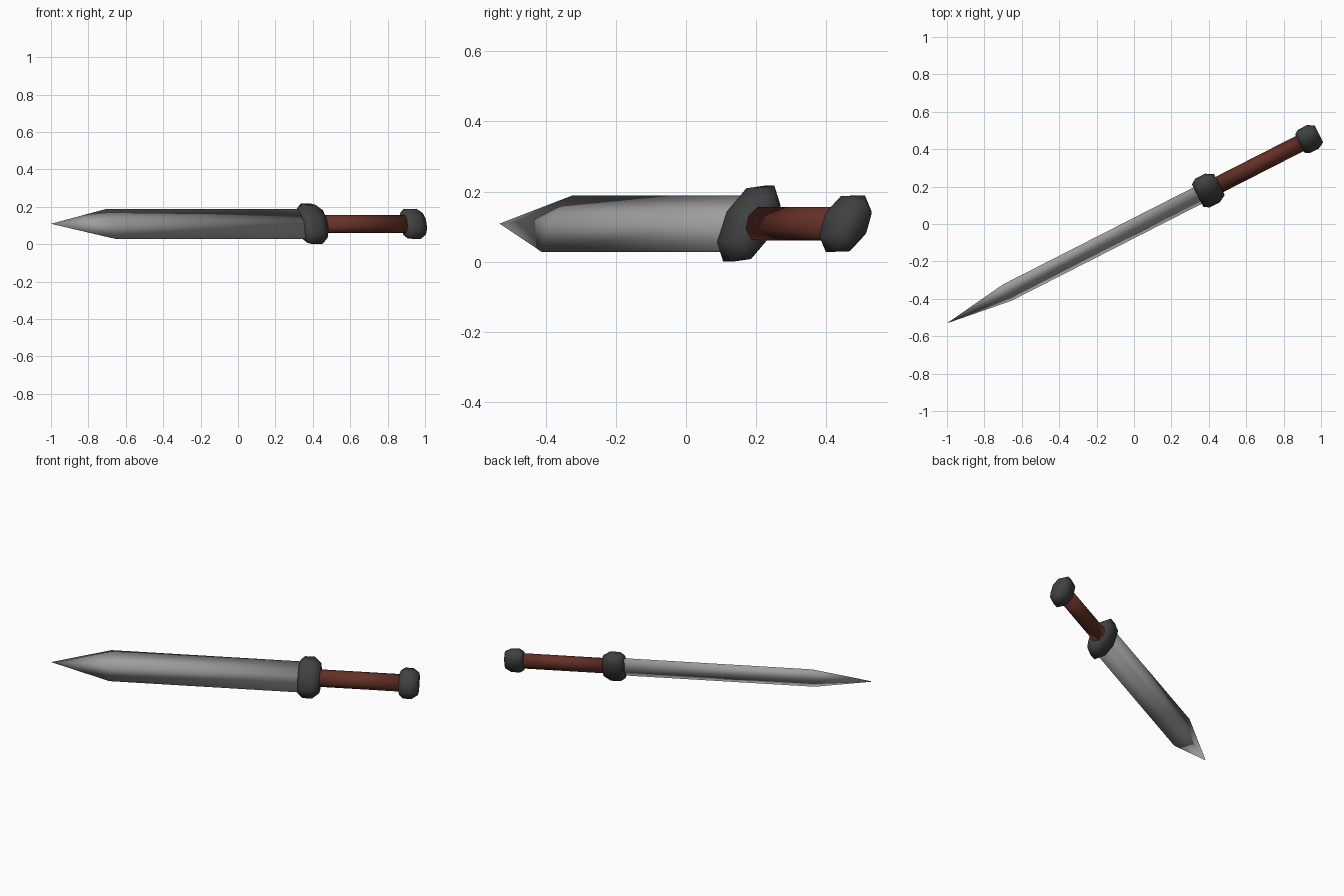
import bpy, bmesh, math
from mathutils import Matrix, Vector

if "Cube" in bpy.data.objects:
    bpy.data.objects.remove(bpy.data.objects["Cube"])

YAW = math.radians(27)      # direction of the sword on the ground plan
ROLL = math.radians(-31.5)  # lean of the blade's flat about its own axis
OFFSET = Vector((0.0086, -0.017, 0.109))
PLACE = Matrix.Translation(OFFSET) @ Matrix.Rotation(YAW, 4, 'Z') @ Matrix.Rotation(ROLL, 4, 'X')


def material(name, rgb):
    m = bpy.data.materials.new(name)
    m.diffuse_color = (*rgb, 1)
    m.use_nodes = True
    m.node_tree.nodes["Principled BSDF"].inputs["Base Color"].default_value = m.diffuse_color
    return m


def loft(name, sides, rings, mat):
    """Rings are (along, half thickness, half width); zero size makes a point."""
    bm = bmesh.new()
    loops = []
    for u, b, a in rings:
        n = 1 if a == 0 else sides
        loops.append([bm.verts.new((u, b * math.sin(2 * math.pi * i / sides),
                                    a * math.cos(2 * math.pi * i / sides))) for i in range(n)])
    for p, q in zip(loops, loops[1:]):
        for i in range(sides):
            j = (i + 1) % sides
            if len(p) == 1:
                bm.faces.new((p[0], q[i], q[j]))
            else:
                bm.faces.new((p[i], q[i], q[j], p[j]))
    for end in (loops[0], loops[-1]):
        if len(end) > 1:
            bm.faces.new(end)
    bmesh.ops.recalc_face_normals(bm, faces=bm.faces)
    for f in bm.faces:
        f.smooth = True
    bm.transform(PLACE)
    me = bpy.data.meshes.new(name)
    bm.to_mesh(me)
    bm.free()
    me.materials.append(mat)
    ob = bpy.data.objects.new(name, me)
    bpy.context.collection.objects.link(ob)
    return ob


def knob(name, u0, u1, b, a, mat):
    """Bevelled eight-sided block across the axis."""
    w = u1 - u0
    rings = [(u0, b * .78, a * .78), (u0 + w * .22, b, a),
             (u0 + w * .68, b, a), (u1, b * .72, a * .72)]
    return loft(name, 8, rings, mat)


steel = material("steel grey", (0.34, 0.34, 0.34))
iron = material("dark iron", (0.05, 0.053, 0.051))
leather = material("red brown leather", (0.13, 0.03, 0.02))

# double-edged blade with a ridge on both flats
loft("blade", 4, [(-1.132, 0, 0), (-0.772, .03, .094), (0.40, .03, .094)], steel)
# guard, grip and pommel
knob("guard", 0.372, 0.503, .065, .127, iron)
loft("grip", 8, [(0.48, .043, .053), (1.01, .043, .053)], leather)
knob("pommel", 0.985, 1.10, .059, .094, iron)
